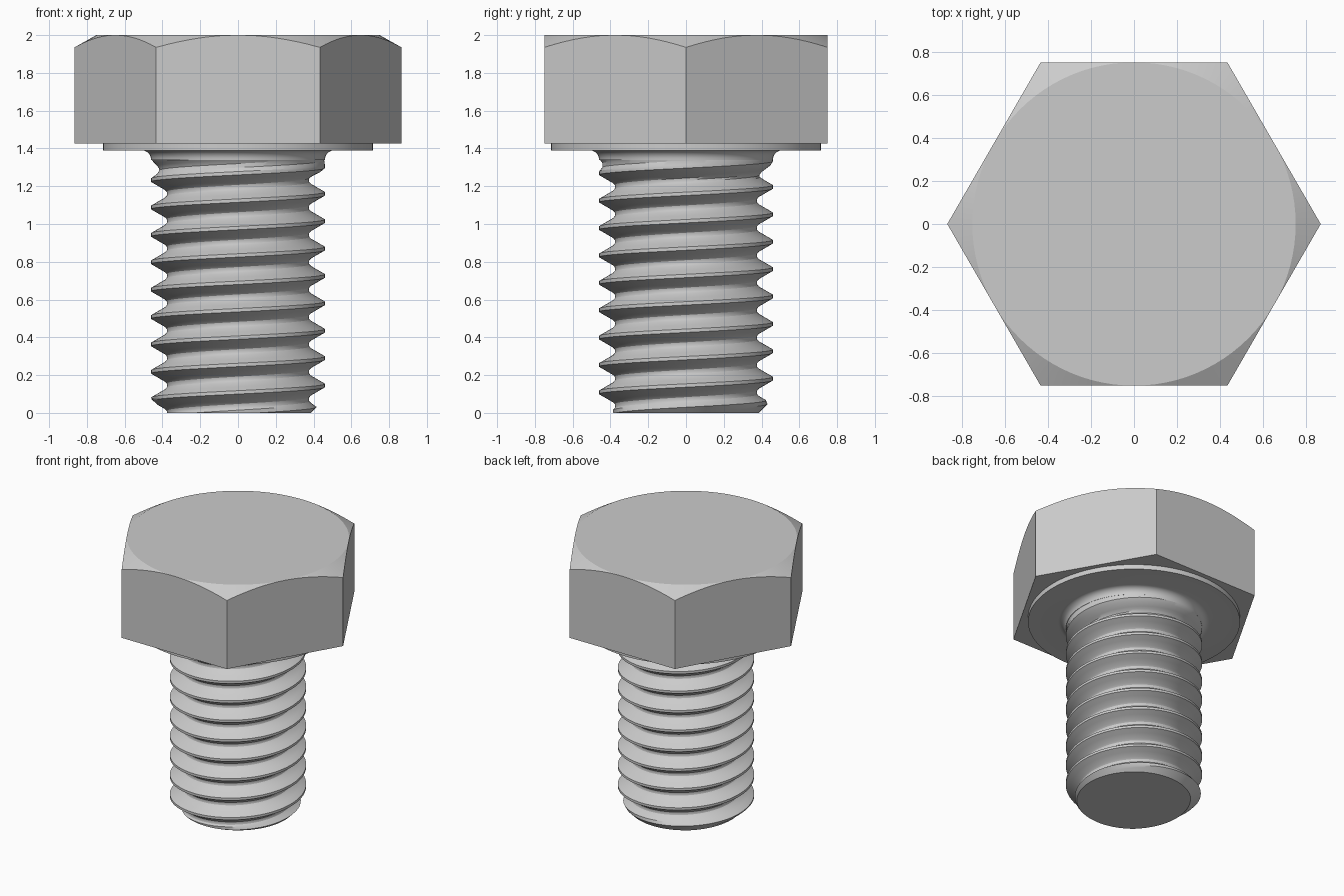
import bpy, bmesh
from math import sin, cos, pi, radians, sqrt

if "Cube" in bpy.data.objects:
    bpy.data.objects.remove(bpy.data.objects["Cube"])

PITCH, CREST, ROOT = 0.145, 0.46, 0.375
Z_TOP = 1.34


def finish(name, bm, angle):
    bmesh.ops.remove_doubles(bm, verts=bm.verts, dist=1e-5)
    bmesh.ops.recalc_face_normals(bm, faces=bm.faces)
    mesh = bpy.data.meshes.new(name)
    bm.to_mesh(mesh)
    bm.free()
    ob = bpy.data.objects.new(name, mesh)
    bpy.context.collection.objects.link(ob)
    bpy.ops.object.select_all(action='DESELECT')
    bpy.context.view_layer.objects.active = ob
    ob.select_set(True)
    bpy.ops.object.shade_smooth_by_angle(angle=radians(angle))
    return ob


# Hexagonal head with a conical chamfer on the top corners
bm = bmesh.new()
FLAT, SIDE_STEPS, Z_HEAD = 0.75, 16, 1.425
top_ring = []
bottom = [bm.verts.new((FLAT / cos(pi / 6) * cos(k * pi / 3),
                        FLAT / cos(pi / 6) * sin(k * pi / 3), Z_HEAD)) for k in range(6)]
rim = []
for i in range(6 * SIDE_STEPS):
    a = i * pi / 3 / SIDE_STEPS
    r = FLAT / cos(a % (pi / 3) - pi / 6) if i % SIDE_STEPS else FLAT / cos(pi / 6)
    rim.append(bm.verts.new((r * cos(a), r * sin(a), 2 - (r - FLAT) * 0.56)))
    top_ring.append(bm.verts.new((FLAT * cos(a), FLAT * sin(a), 2)))
n = len(rim)
for i in range(n):
    j = (i + 1) % n
    bm.faces.new((rim[i], rim[j], top_ring[j], top_ring[i]))
for k in range(6):
    arc = [rim[(k * SIDE_STEPS + i) % n] for i in range(SIDE_STEPS + 1)]
    bm.faces.new([bottom[(k + 1) % 6], bottom[k]] [::-1] + arc[::-1])
bm.faces.new(top_ring)
bm.faces.new(bottom[::-1])
finish("head", bm, 25)

# Washer face and fillet under the head, turned from a profile
bm = bmesh.new()
profile = [(0.51 - 0.05 * cos(a), Z_TOP + 0.05 * sin(a))
           for a in [i * pi / 16 for i in range(9)]]
profile += [(0.715, 1.39), (0.715, Z_HEAD)]
N = 120
rings = [[bm.verts.new((r * cos(2 * pi * i / N), r * sin(2 * pi * i / N), z))
          for i in range(N)] for r, z in profile]
for lo, hi in zip(rings, rings[1:]):
    for i in range(N):
        j = (i + 1) % N
        bm.faces.new((lo[i], lo[j], hi[j], hi[i]))
bm.faces.new(rings[0])
bm.faces.new(rings[-1])
finish("washer_face", bm, 30)


# Threaded shank: rounded-root 60 degree thread, chamfered tip, run-out at top
def thread_radius(theta, z):
    d = (z / PITCH - theta / (2 * pi)) % 1.0 * PITCH - PITCH / 2
    d = abs(d)
    rho = 0.025
    if d < rho * cos(pi / 6):
        r = ROOT + rho - sqrt(rho * rho - d * d)
    else:
        r = ROOT + rho / 2 + (d - rho * cos(pi / 6)) * sqrt(3)
    fade = max(0.0, min(1.0, (1.345 - z) / 0.1))
    r = CREST - (CREST - min(r, CREST)) * fade
    return min(r, 0.385 + z)


bm = bmesh.new()
half = [0.011, 0.0217, 0.0426, 0.0635]
offsets = [-d for d in reversed(half)] + [0] + half + [PITCH / 2]
rows = []
for k in range(-2, 10):
    for off in offsets:
        row = []
        for i in range(N + 1):
            t = 2 * pi * i / N
            z = PITCH * (k + 0.5 + i / N) + off
            z = max(0.0, min(Z_TOP, z))
            r = thread_radius(t, z)
            row.append(bm.verts.new((r * cos(t), r * sin(t), z)))
        rows.append(row)
for lo, hi in zip(rows, rows[1:]):
    for i in range(N):
        bm.faces.new((lo[i], lo[i + 1], hi[i + 1], hi[i]))
bmesh.ops.remove_doubles(bm, verts=bm.verts, dist=1e-5)
bmesh.ops.holes_fill(bm, edges=[e for e in bm.edges if e.is_boundary], sides=0)
finish("threaded_shank", bm, 30)
